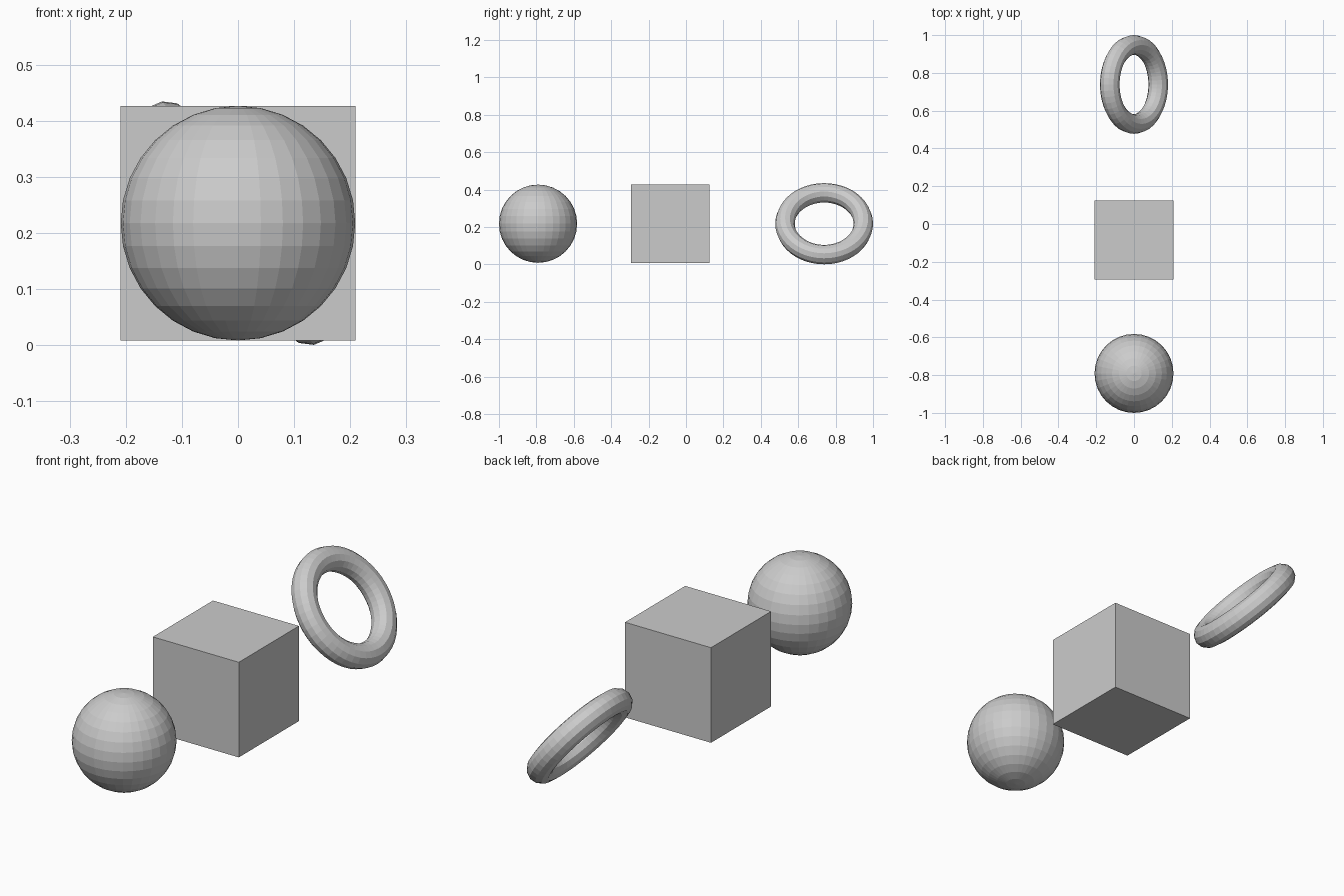
import bpy
import math

if "Cube" in bpy.data.objects:
    bpy.data.objects.remove(bpy.data.objects["Cube"])

S = 0.209                      # common half-size of the primitives
TILT = math.radians(52.2)      # ring leans about the y axis
Z = 0.2175                     # shared centre height


def name_active(name):
    obj = bpy.context.object
    obj.name = name
    obj.data.name = name
    return obj


# Ball at the front
bpy.ops.mesh.primitive_uv_sphere_add(segments=32, ring_count=16, radius=S,
                                     location=(0, -1 + S, Z))
name_active("ball")

# Cube in the middle
bpy.ops.mesh.primitive_cube_add(size=2 * S, location=(0, -0.084, Z))
name_active("cube")

# Tilted ring at the back
bpy.ops.mesh.primitive_torus_add(major_radius=S, minor_radius=S / 4,
                                 major_segments=48, minor_segments=12,
                                 location=(0, 1 - 1.25 * S, Z),
                                 rotation=(0, TILT, 0))
name_active("ring")
